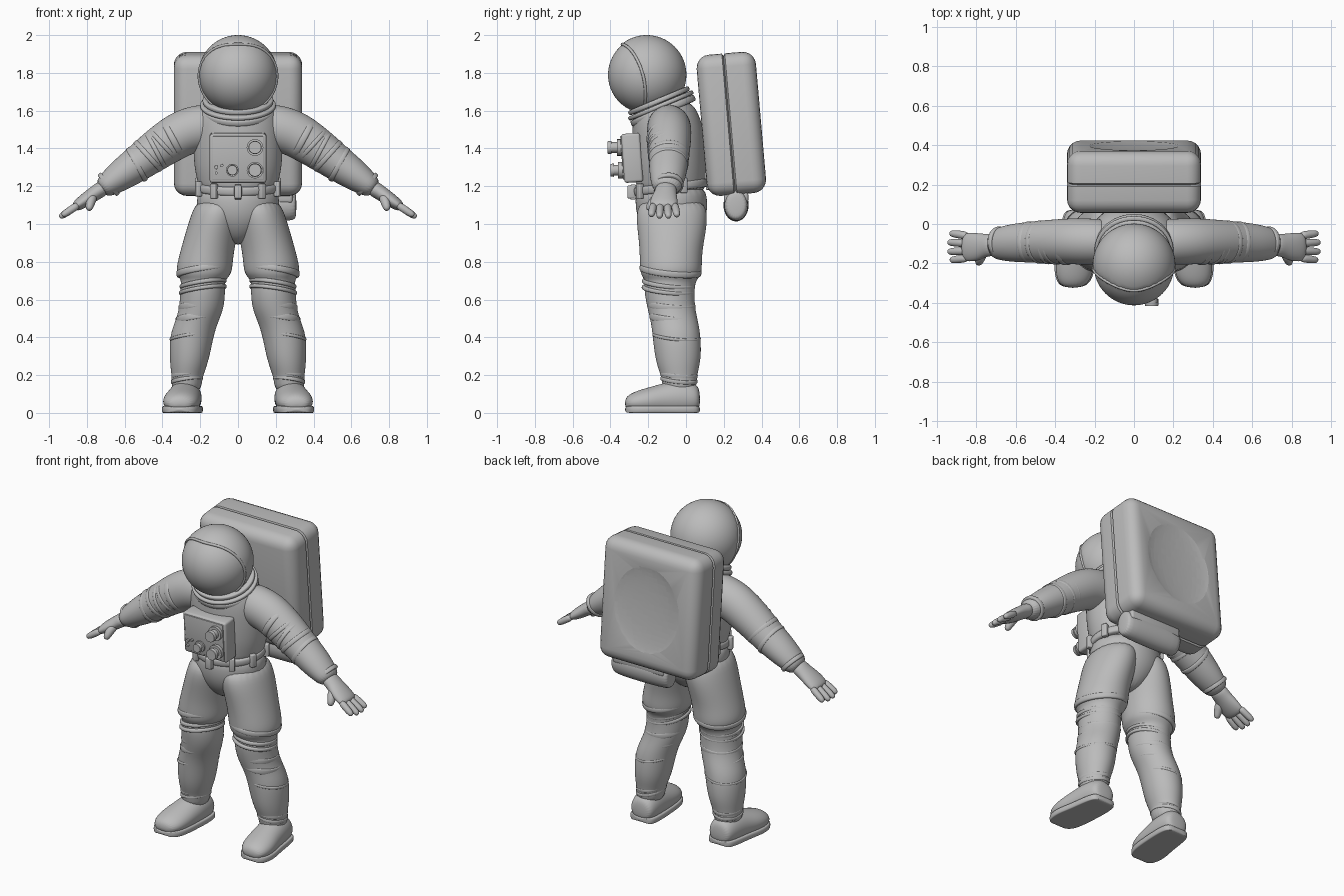
import bpy, bmesh, math
from mathutils import Vector, Matrix

start = bpy.data.objects.get("Cube")
if start:
    bpy.data.objects.remove(start, do_unlink=True)

X, Y, Z = Vector((1, 0, 0)), Vector((0, 1, 0)), Vector((0, 0, 1))

suit_grey = bpy.data.materials.new("suit_grey")
suit_grey.use_nodes = True
grey = (0.5, 0.5, 0.5, 1)
suit_grey.diffuse_color = grey
for node in suit_grey.node_tree.nodes:
    if node.type == 'BSDF_PRINCIPLED':
        node.inputs["Base Color"].default_value = grey


def finish(name, bm, mirror=False, subdiv=0, sharp=None):
    """Turn a bmesh into a smooth shaded object."""
    bmesh.ops.recalc_face_normals(bm, faces=bm.faces)
    for f in bm.faces:
        f.smooth = True
    mesh = bpy.data.meshes.new(name)
    bm.to_mesh(mesh)
    bm.free()
    if sharp:
        mesh.set_sharp_from_angle(angle=math.radians(sharp))
    mesh.materials.append(suit_grey)
    ob = bpy.data.objects.new(name, mesh)
    bpy.context.scene.collection.objects.link(ob)
    if mirror:
        ob.modifiers.new("mirror", 'MIRROR').use_mirror_merge = False
    if subdiv:
        mod = ob.modifiers.new("subdivision", 'SUBSURF')
        mod.levels = mod.render_levels = subdiv
    return ob


def loft(name, rows, u=X, n=Z, mirror=False, subdiv=2, seg=24, low=-9, high=9, sharp=None):
    """Skin ellipses (x, y, z, radius along u, other radius); n=None follows the path."""
    bm = bmesh.new()
    pts = [Vector(r[:3]) for r in rows]
    rings = []
    for i, r in enumerate(rows):
        d = n or (pts[min(i + 1, len(pts) - 1)] - pts[max(i - 1, 0)])
        d = d.normalized()
        side = (u - d * u.dot(d)).normalized()
        v = d.cross(side)
        ring = []
        for k in range(seg):
            a = math.tau * k / seg
            p = pts[i] + side * r[3] * math.cos(a) + v * r[4] * math.sin(a)
            p.z = min(max(p.z, low), high)
            ring.append(bm.verts.new(p))
        rings.append(ring)
    for a, b in zip(rings, rings[1:]):
        for k in range(seg):
            j = (k + 1) % seg
            bm.faces.new((a[k], a[j], b[j], b[k]))
    bm.faces.new(rings[0])
    bm.faces.new(rings[-1])
    return finish(name, bm, mirror, subdiv, sharp)


def band(name, center, a, b, t, u=X, n=Z, mirror=False):
    """Rounded ring of fabric or metal around a limb."""
    n = n.normalized()
    rows = []
    for s, k in ((-1, 0.93), (-0.8, 1), (0.8, 1), (1, 0.93)):
        rows.append((*(Vector(center) + n * s * t), a * k, b * k))
    return loft(name, rows, u, n, mirror)


def box_mesh(size, bevel, matrix, segments=3):
    bm = bmesh.new()
    bmesh.ops.create_cube(bm, size=1)
    bmesh.ops.scale(bm, vec=size, verts=bm.verts)
    bmesh.ops.bevel(bm, geom=bm.edges[:], offset=bevel, segments=segments,
                    profile=0.5, affect='EDGES')
    bmesh.ops.transform(bm, matrix=matrix, verts=bm.verts)
    return bm


def box(name, loc, size, bevel=0.01, tilt=0, turn=0, mirror=False):
    m = (Matrix.Translation(loc) @ Matrix.Rotation(math.radians(turn), 4, 'Z')
         @ Matrix.Rotation(math.radians(tilt), 4, 'X'))
    return finish(name, box_mesh(size, bevel, m), mirror, sharp=40)


# Torso and pelvis
loft("torso", [(0, y, z, a, b) for y, z, a, b in (
    (-.08, 1.15, .2, .18), (-.08, 1.22, .215, .185), (-.085, 1.3, .235, .193),
    (-.09, 1.45, .24, .195), (-.1, 1.54, .23, .185), (-.11, 1.61, .2, .165),
    (-.12, 1.66, .15, .13))])
loft("pelvis", [(0, y, z, a, b) for y, z, a, b in (
    (-.08, 1.22, .21, .18), (-.078, 1.12, .222, .195), (-.075, 1.03, .215, .185),
    (-.075, .95, .13, .14), (-.075, .89, .05, .07))])

# Belt with buckle and clips
belt_up = Vector((0, -.13, 1)).normalized()
band("belt", (0, -.08, 1.195), .223, .2, .026, n=belt_up)
for i, deg in enumerate((-90, -55, -20, 20, 90, 160, 200, 235)):
    a = math.radians(deg)
    x, y = .222 * math.cos(a), -.08 + .2 * math.sin(a)
    box("belt_clip_%d" % i, (x, y, 1.195 + .13 * (y + .08)), (.035, .03, .08), .006, turn=deg + 90)
box("belt_buckle", (0, -.29, 1.17), (.04, .04, .07), .008)

# Legs
loft("leg", [
    (.1, -.075, 1.14, .11, .165), (.115, -.075, 1.05, .135, .193),
    (.14, -.075, .95, .14, .18), (.165, -.08, .85, .143, .166),
    (.178, -.08, .77, .15, .166), (.18, -.08, .73, .142, .16),
    (.185, -.08, .7, .115, .135), (.187, -.09, .66, .12, .135),
    (.19, -.08, .56, .119, .127), (.22, -.06, .48, .115, .126),
    (.245, -.05, .41, .117, .128), (.256, -.042, .3, .107, .124),
    (.264, -.04, .23, .093, .107), (.27, -.035, .18, .08, .092),
    (.275, -.035, .1, .08, .09)], mirror=True)
knee_tilt = Vector((.15, .1, 1))
for i, (x, y, z, a, b, t) in enumerate((
        (.18, -.082, .755, .15, .167, .02), (.185, -.092, .685, .127, .143, .013),
        (.186, -.094, .652, .129, .143, .012), (.195, -.078, .57, .122, .13, .022),
        (.212, -.068, .505, .12, .128, .022), (.245, -.05, .405, .12, .131, .01),
        (.267, -.038, .205, .088, .102, .014), (.27, -.037, .175, .087, .1, .012))):
    band("leg_fold_%d" % i, (x, y, z), a, b, t, n=knee_tilt, mirror=True)

# Boots and soles
boot_rows = [
    (.275, .075, .07, .055, .05), (.275, .05, .075, .08, .085),
    (.28, -.03, .08, .09, .1), (.288, -.12, .07, .093, .087),
    (.3, -.2, .062, .1, .073), (.305, -.28, .055, .09, .056),
    (.31, -.325, .05, .05, .03)]
loft("boot", boot_rows, n=-Y, mirror=True, low=.02)
loft("boot_sole", [(x, y, .02, a + .007, .08) for x, y, z, a, b in boot_rows],
     n=-Y, mirror=True, low=0, high=.036)

# Arms
loft("arm", [
    (.1, -.09, 1.52, .11, .115), (.2, -.09, 1.51, .118, .125),
    (.29, -.088, 1.485, .118, .123), (.37, -.088, 1.435, .115, .117),
    (.45, -.09, 1.38, .11, .107), (.53, -.092, 1.32, .104, .096),
    (.61, -.096, 1.265, .098, .086), (.68, -.1, 1.215, .085, .069),
    (.73, -.105, 1.18, .066, .05)], u=Y, n=None, mirror=True)
sleeve = Vector((.8, 0, -.58))
for i, (x, z, a, t) in enumerate((
        (.345, 1.45, .119, .02), (.395, 1.418, .116, .014), (.435, 1.39, .114, .014),
        (.475, 1.36, .111, .016), (.535, 1.316, .106, .016), (.685, 1.21, .08, .014))):
    band("sleeve_fold_%d" % i, (x, -.092, z), a, a * .96, t, u=Y,
         n=sleeve + Vector((0, 0, .15 * (-1) ** i)), mirror=True)

# Gloves
loft("glove_palm", [
    (.7, -.105, 1.2, .06, .045), (.75, -.107, 1.168, .056, .04),
    (.79, -.115, 1.14, .07, .038), (.84, -.118, 1.105, .075, .033),
    (.87, -.118, 1.085, .065, .022)], u=Y, n=None, mirror=True)
for i, (reach, spread) in enumerate(((.9, .058), (1, .02), (1, -.018), (.88, -.054))):
    base = Vector((.84, -.118 + spread, 1.105))
    step = Vector((.105, spread * .25, -.07)) * reach
    rows = [(*(base + step * s), r, r) for s, r in ((0, .022), (.5, .021), (.88, .019), (1, .01))]
    loft("finger_%d" % i, rows, u=Y, n=None, mirror=True, subdiv=1, seg=12)
loft("thumb", [(.765, -.14, 1.15, .03, .03), (.78, -.17, 1.12, .028, .026),
               (.787, -.193, 1.09, .023, .023), (.79, -.2, 1.07, .012, .012)],
     u=Y, n=None, mirror=True, subdiv=1, seg=12)

# Helmet: the visor is the slightly sunken front of the shell
center, radius = Vector((0, -.208, 1.79)), .21


def rim_depth(c):
    return -.02 - .055 * c - .055 * c * c


bm = bmesh.new()
bmesh.ops.create_uvsphere(bm, u_segments=64, v_segments=40, radius=radius)
for v in bm.verts:
    flat = math.hypot(v.co.x, v.co.z)
    if v.co.y < rim_depth(v.co.z / max(flat, .001)):
        v.co *= .975
bmesh.ops.translate(bm, vec=center, verts=bm.verts)
finish("helmet", bm)

rim = bpy.data.curves.new("visor_rim", 'CURVE')
rim.dimensions = '3D'
rim.bevel_depth = .008
rim.bevel_resolution = 2
spline = rim.splines.new('POLY')
count = 64
spline.points.add(count - 1)
for k, p in enumerate(spline.points):
    a = math.tau * k / count
    y = rim_depth(math.cos(a))
    r = math.sqrt(radius ** 2 - y * y) - .003
    p.co = (*(center + Vector((r * math.sin(a), y, r * math.cos(a)))), 1)
spline.use_cyclic_u = True
spline.use_smooth = True
rim.materials.append(suit_grey)
bpy.context.scene.collection.objects.link(bpy.data.objects.new("visor_rim", rim))

# Neck rings, tilted forward
neck_up = Vector((0, -.42, 1)).normalized()
for i, (lift, r, t) in enumerate(((-.035, .2, .02), (-.005, .203, .013), (.022, .19, .015))):
    band("neck_ring_%d" % i, Vector((0, -.135, 1.632)) + neck_up * lift, r, r * .93, t, n=neck_up)

# Chest control unit
box("chest_unit", (0, -.285, 1.35), (.3, .1, .26), .014, tilt=4)
box("chest_panel", (0, -.336, 1.35), (.27, .009, .23), .003, tilt=4)
for i, (x, z, r, tip) in enumerate(((.09, 1.405, .044, -.415), (.09, 1.285, .044, -.4),
                                    (-.03, 1.285, .034, -.375), (-.115, 1.3, .013, -.35),
                                    (-.085, 1.31, .01, -.35), (-.115, 1.27, .01, -.35))):
    mid = -.325 + (tip + .325) * .45
    loft("chest_knob_%d" % i, [(x, y, z, k * r, k * r) for y, k in (
        (-.29, 1), (mid, 1), (mid, .65), (tip + .02, .65), (tip + .02, .8), (tip, .75))],
        n=-Y, subdiv=0, seg=20, sharp=35)

# Backpack with a seam groove and a dished back
place = Matrix.Translation((0, .24, 1.53)) @ Matrix.Rotation(math.radians(5), 4, 'X')
bm = box_mesh((.68, .315, .75), .07, Matrix.Identity(4), 5)
seam = -.01
for offset in (-.008, 0, .008):
    bmesh.ops.bisect_plane(bm, geom=bm.verts[:] + bm.edges[:] + bm.faces[:],
                           plane_co=(0, seam + offset, 0), plane_no=Y)
for v in bm.verts:
    if abs(v.co.y - seam) < .001:
        v.co.x *= .96
        v.co.z *= .965
bmesh.ops.transform(bm, matrix=place, verts=bm.verts)
pack = finish("backpack", bm, sharp=32)

bm = bmesh.new()
bmesh.ops.create_uvsphere(bm, u_segments=40, v_segments=24, radius=1)
bmesh.ops.scale(bm, vec=(.25, .03, .29), verts=bm.verts)
bmesh.ops.transform(bm, matrix=place @ Matrix.Translation((0, .17, 0)), verts=bm.verts)
cutter = finish("dish_cutter", bm)
cutter.hide_render = True
cutter.hide_viewport = True
dish = pack.modifiers.new("dish", 'BOOLEAN')
dish.operation = 'DIFFERENCE'
dish.solver = 'EXACT'
dish.object = cutter

# Small unit hanging below the backpack
loft("lower_unit", [(x, .265, 1.1, a, b) for x, a, b in (
    (-.09, .05, .07), (-.075, .068, .088), (.29, .068, .088), (.31, .05, .07))],
    u=Y, n=X, subdiv=2)
box("lower_unit_mount", (.11, .265, 1.14), (.36, .13, .06), .015)
